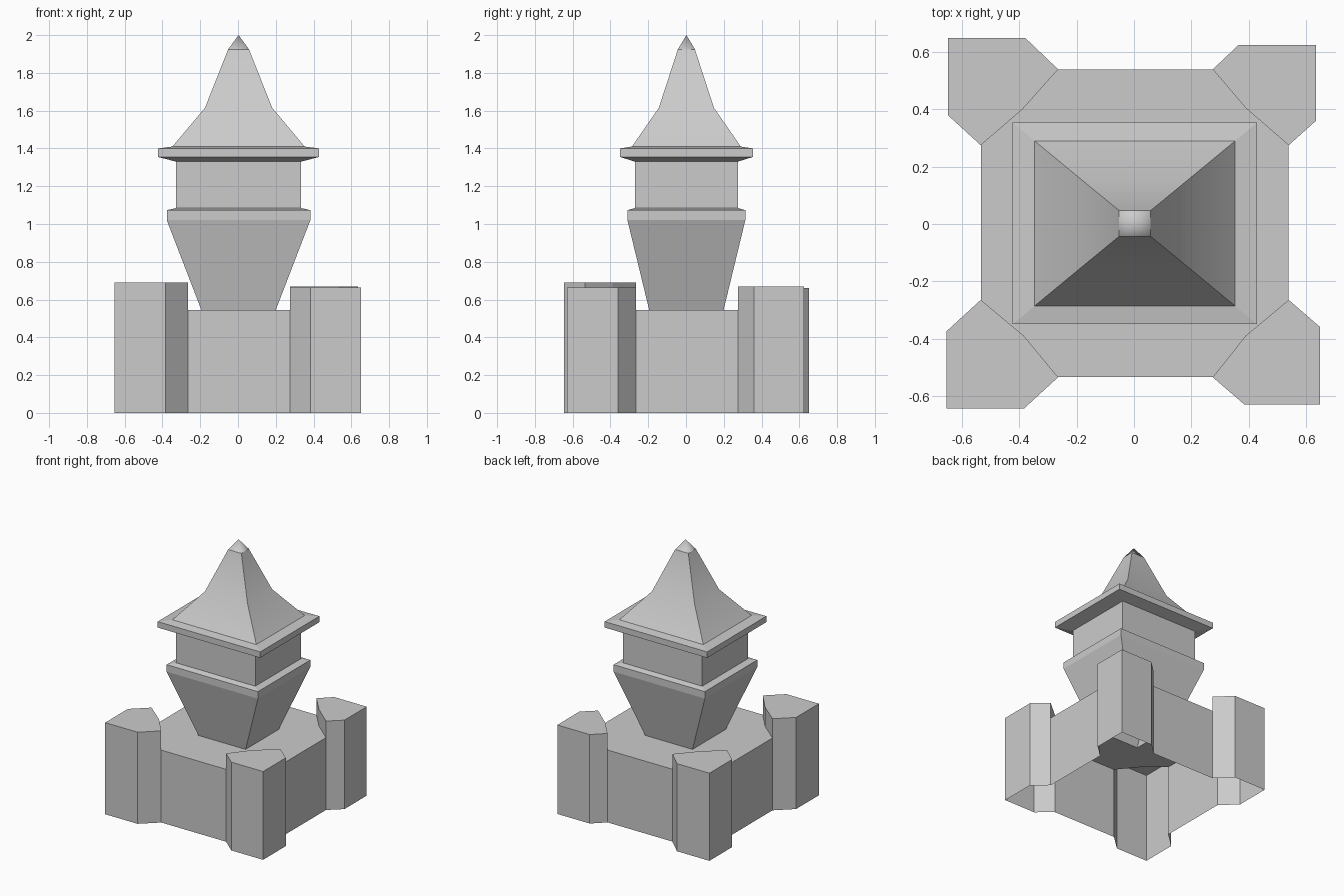
import bpy, bmesh, math

if "Cube" in bpy.data.objects:
    bpy.data.objects.remove(bpy.data.objects["Cube"])

DECK = 0.545
CX, CY = 0.003, 0.002


def finish(name, faces, smooth=None):
    """Build one mesh object from a list of coordinate polygons."""
    bm = bmesh.new()
    for poly in faces:
        bm.faces.new([bm.verts.new(p) for p in poly])
    bmesh.ops.remove_doubles(bm, verts=bm.verts, dist=1e-5)
    mesh = bpy.data.meshes.new(name)
    bm.to_mesh(mesh)
    bm.free()
    obj = bpy.data.objects.new(name, mesh)
    bpy.context.collection.objects.link(obj)
    if smooth:
        bpy.ops.object.select_all(action='DESELECT')
        obj.select_set(True)
        bpy.context.view_layer.objects.active = obj
        bpy.ops.object.shade_smooth_by_angle(angle=math.radians(smooth))
    return obj


def at(p, z):
    return (p[0], p[1], z)


def wall(p, q, z0, z1):
    return [at(p, z0), at(q, z0), at(q, z1), at(p, z1)]


def rect(hx, hy, z):
    return [(CX + sx * hx, CY + sy * hy, z)
            for sx, sy in ((-1, -1), (1, -1), (1, 1), (-1, 1))]


def stack(profile):
    """Skin rectangular rings (half x, half y, z) into faceted walls."""
    rings = [rect(*r) for r in profile]
    return [[a[i], a[(i + 1) % 4], b[(i + 1) % 4], b[i]]
            for a, b in zip(rings, rings[1:]) for i in range(4)]


# Corner bastions, counterclockwise: top height, five outer points, inner point
bastions = [
    (0.69, [(-.535, -.265), (-.655, -.375), (-.655, -.645), (-.385, -.645), (-.265, -.535)], (-.385, -.39)),
    (0.665, [(.275, -.535), (.385, -.63), (.65, -.63), (.65, -.36), (.54, -.265)], (.39, -.39)),
    (0.67, [(.54, .275), (.635, .36), (.635, .625), (.365, .625), (.275, .54)], (.39, .405)),
    (0.66, [(-.265, .54), (-.38, .65), (-.65, .65), (-.65, .38), (-.535, .275)], (-.39, .4)),
]

# Base: hollow shell, open underneath and into the upper tower
hole = rect(0.197, 0.197, DECK)
faces = []
for i, (top, pts, inner) in enumerate(bastions):
    _, nxt, nxt_inner = bastions[(i + 1) % 4]
    faces += [wall(p, q, 0, top) for p, q in zip(pts, pts[1:])]
    faces += [wall(pts[-1], inner, DECK, top), wall(inner, pts[0], DECK, top)]
    faces.append([at(p, top) for p in pts + [inner]])
    faces.append(wall(pts[-1], nxt[0], 0, DECK))
    faces.append([at(p, DECK) for p in (inner, pts[-1], nxt[0], nxt_inner)]
                 + [hole[(i + 1) % 4], hole[i]])
finish("fort_base", faces)

# Upper tower: flared foot, ledge and straight shaft
finish("upper_tower", stack([
    (0.197, 0.197, DECK), (0.38, 0.312, 1.02), (0.38, 0.312, 1.073),
    (0.33, 0.272, 1.085), (0.33, 0.272, 1.33)]))

# Eaves slab
finish("eaves", stack([
    (0.33, 0.272, 1.33), (0.427, 0.352, 1.355),
    (0.427, 0.352, 1.40), (0.35, 0.288, 1.41)]))

# Bell-curved roof
finish("roof", stack([
    (0.35, 0.288, 1.41), (0.178, 0.146, 1.615), (0.055, 0.045, 1.925)]), 30)

# Pointed tip
ring = rect(0.055, 0.045, 1.925)
finish("roof_tip", [[ring[i], ring[(i + 1) % 4], (CX, CY, 2.0)] for i in range(4)], 120)
